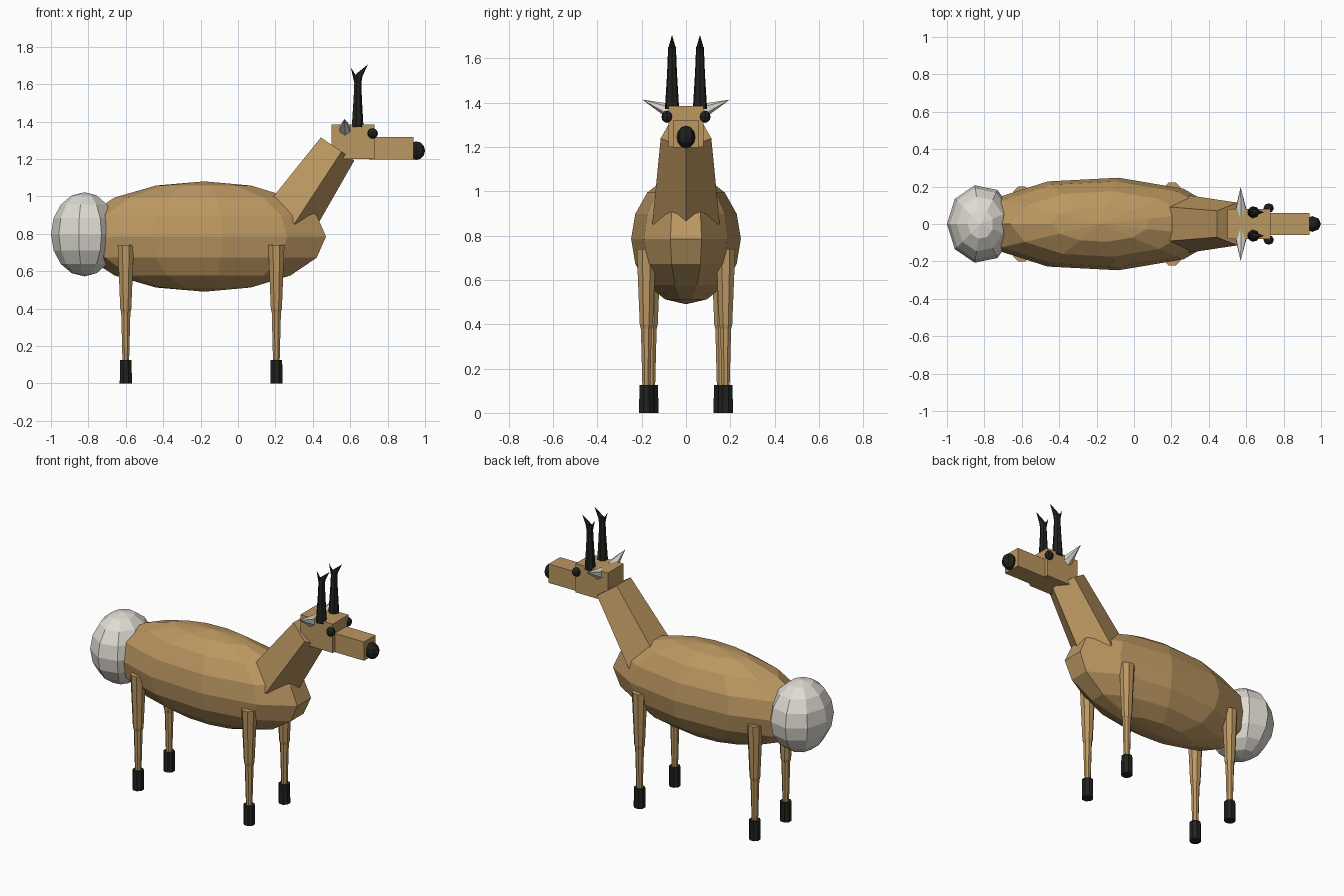
import bpy, bmesh
from math import sin, cos, pi
from mathutils import Vector

if "Cube" in bpy.data.objects:
    bpy.data.objects.remove(bpy.data.objects["Cube"])


def material(name, rgb):
    m = bpy.data.materials.new(name)
    m.diffuse_color = (*rgb, 1)
    m.use_nodes = True
    m.node_tree.nodes["Principled BSDF"].inputs["Base Color"].default_value = m.diffuse_color
    return m


TAN = material("tan_coat", (0.50, 0.31, 0.12))
DARK = material("dark_horn", (0.015, 0.015, 0.013))
PALE = material("pale_fur", (0.74, 0.72, 0.65))


def finish(name, bm, mat):
    bmesh.ops.recalc_face_normals(bm, faces=bm.faces)
    me = bpy.data.meshes.new(name)
    bm.to_mesh(me)
    bm.free()
    me.materials.append(mat)
    ob = bpy.data.objects.new(name, me)
    bpy.context.collection.objects.link(ob)
    return ob


def tube(name, mat, rings, n, phase=0.0, u=(1, 0, 0), squash=1.0):
    """Flat-faced tube through (centre, radius) rings; first vertex lies towards u."""
    bm = bmesh.new()
    axis = (Vector(rings[-1][0]) - Vector(rings[0][0])).normalized()
    u = Vector(u)
    u = (u - axis * u.dot(axis)).normalized()
    v = axis.cross(u) * squash
    loops = []
    for c, r in rings:
        c = Vector(c)
        if r < 1e-6:
            loops.append([bm.verts.new(c)] * n)
        else:
            loops.append([bm.verts.new(c + r * (cos(phase + 2 * pi * i / n) * u
                                                + sin(phase + 2 * pi * i / n) * v))
                          for i in range(n)])
    for a, b in zip(loops, loops[1:]):
        for i in range(n):
            j = (i + 1) % n
            bm.faces.new(list(dict.fromkeys((a[i], a[j], b[j], b[i]))))
    for end in (loops[0], loops[-1]):
        if len(set(end)) > 2:
            bm.faces.new(end)
    return finish(name, bm, mat)


def ellipsoid(name, mat, c, rx, ry, rz, n, rows, u=(-1, 0, 0)):
    rings = []
    for k in range(rows + 1):
        t = pi * k / rows
        r = rx * sin(t) if 0 < k < rows else 0
        rings.append(((c[0], c[1], c[2] - rz * cos(t)), r))
    return tube(name, mat, rings, n, u=u, squash=ry / rx)


def box(name, mat, lo, hi):
    bm = bmesh.new()
    bmesh.ops.create_cube(bm, size=1)
    for vert in bm.verts:
        vert.co = [(a + b) / 2 + (b - a) * q for a, b, q in zip(lo, hi, vert.co)]
    return finish(name, bm, mat)


# Body and rump tuft
ellipsoid("body", TAN, (-0.18, 0, 0.785), 0.678, 0.25, 0.295, 11, 8)
ellipsoid("tail", PALE, (-0.82, 0, 0.797), 0.18, 0.21, 0.225, 9, 8)

# Five-sided neck with its ridge at the throat
tube("neck", TAN, [((0.26, 0, 0.88), 0.16), ((0.523, 0, 1.26), 0.12)], 5, u=(0.82, 0, -0.57))

# Head, muzzle, nose
box("head", TAN, (0.50, -0.08, 1.20), (0.73, 0.08, 1.385))
box("muzzle", TAN, (0.70, -0.058, 1.197), (0.937, 0.058, 1.318))
ellipsoid("nose", DARK, (0.953, 0, 1.244), 0.047, 0.042, 0.05, 8, 6)

for s, side in ((-1, "right"), (1, "left")):
    # Eyes
    ellipsoid(f"eye_{side}", DARK, (0.72, s * 0.085, 1.336), 0.028, 0.026, 0.028, 8, 6)

    # Ears
    tube(f"ear_{side}", PALE, [((0.572, s * 0.05, 1.352), 0.04), ((0.57, s * 0.197, 1.413), 0)],
         6, u=(0, 0, -1))

    # Pronged horns
    y = s * 0.063
    tube(f"horn_{side}", DARK, [((0.638, y, 1.37), 0.033), ((0.639, y, 1.53), 0.023),
                                ((0.64, y, 1.65), 0.018)], 7)
    tube(f"horn_front_prong_{side}", DARK, [((0.636, y, 1.57), 0.018), ((0.65, y, 1.65), 0.017),
                                            ((0.695, y, 1.705), 0)], 6)
    tube(f"horn_back_prong_{side}", DARK, [((0.64, y, 1.60), 0.017), ((0.603, y, 1.69), 0)], 6)

    # Legs: thigh, shin, hoof
    for x, yo, end in ((-0.60, 0.157, "back"), (0.205, 0.179, "front")):
        y = s * yo
        parts = (("upper_leg", TAN, ((0.74, 0.047), (0.40, 0.032), (0.38, 0.027))),
                 ("lower_leg", TAN, ((0.395, 0.027), (0.11, 0.019))),
                 ("hoof", DARK, ((0.125, 0.034), (0.0, 0.035))))
        for part, mat, prof in parts:
            tube(f"{end}_{part}_{side}", mat, [((x, y, z), r) for z, r in prof], 8, phase=pi / 8)
